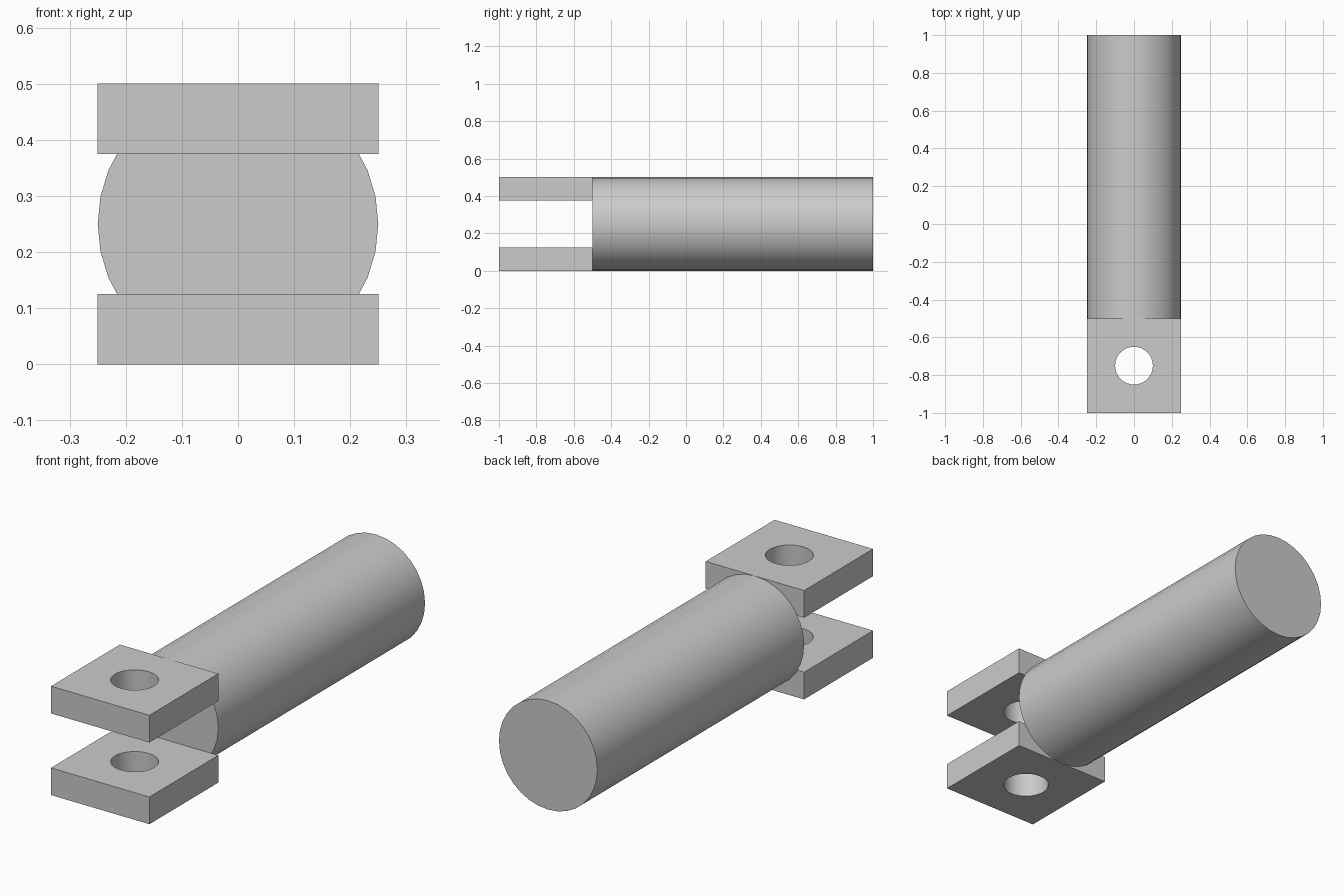
import bpy
import math

default_cube = bpy.data.objects.get("Cube")
if default_cube:
    bpy.data.objects.remove(default_cube, do_unlink=True)

# Single plain grey
grey = bpy.data.materials.new("plain grey")
grey.use_nodes = True
colour = (0.6, 0.6, 0.6, 1)
grey.diffuse_color = colour
grey.node_tree.nodes["Principled BSDF"].inputs["Base Color"].default_value = colour


def finish(obj, name):
    obj.name = name
    obj.data.materials.clear()
    obj.data.materials.append(grey)
    bpy.ops.object.select_all(action="DESELECT")
    obj.select_set(True)
    bpy.context.view_layer.objects.active = obj
    bpy.ops.object.shade_smooth_by_angle(angle=math.radians(30))


def cylinder(radius, depth, location, rotation=(0, 0, 0)):
    bpy.ops.mesh.primitive_cylinder_add(
        vertices=32, radius=radius, depth=depth, location=location, rotation=rotation)
    return bpy.context.object


# Round rod lying along y
rod = cylinder(0.25, 1.5, (0, 0.25, 0.25), (math.pi / 2, 0, 0))
finish(rod, "rod")


# Square fork plate with a pin hole
def fork_plate(name, z):
    bpy.ops.mesh.primitive_cube_add(size=1, location=(0, -0.75, z))
    plate = bpy.context.object
    plate.scale = (0.5, 0.5, 0.125)
    bpy.ops.object.transform_apply(location=False, rotation=False, scale=True)
    cutter = cylinder(0.1, 0.3, (0, -0.75, z))
    cutter.hide_render = True
    hole = plate.modifiers.new("pin hole", "BOOLEAN")
    hole.operation = "DIFFERENCE"
    hole.solver = "EXACT"
    hole.object = cutter
    bpy.context.view_layer.objects.active = plate
    bpy.ops.object.modifier_apply(modifier=hole.name)
    bpy.data.objects.remove(cutter, do_unlink=True)
    finish(plate, name)


fork_plate("lower_fork_plate", 0.0625)
fork_plate("upper_fork_plate", 0.4375)
